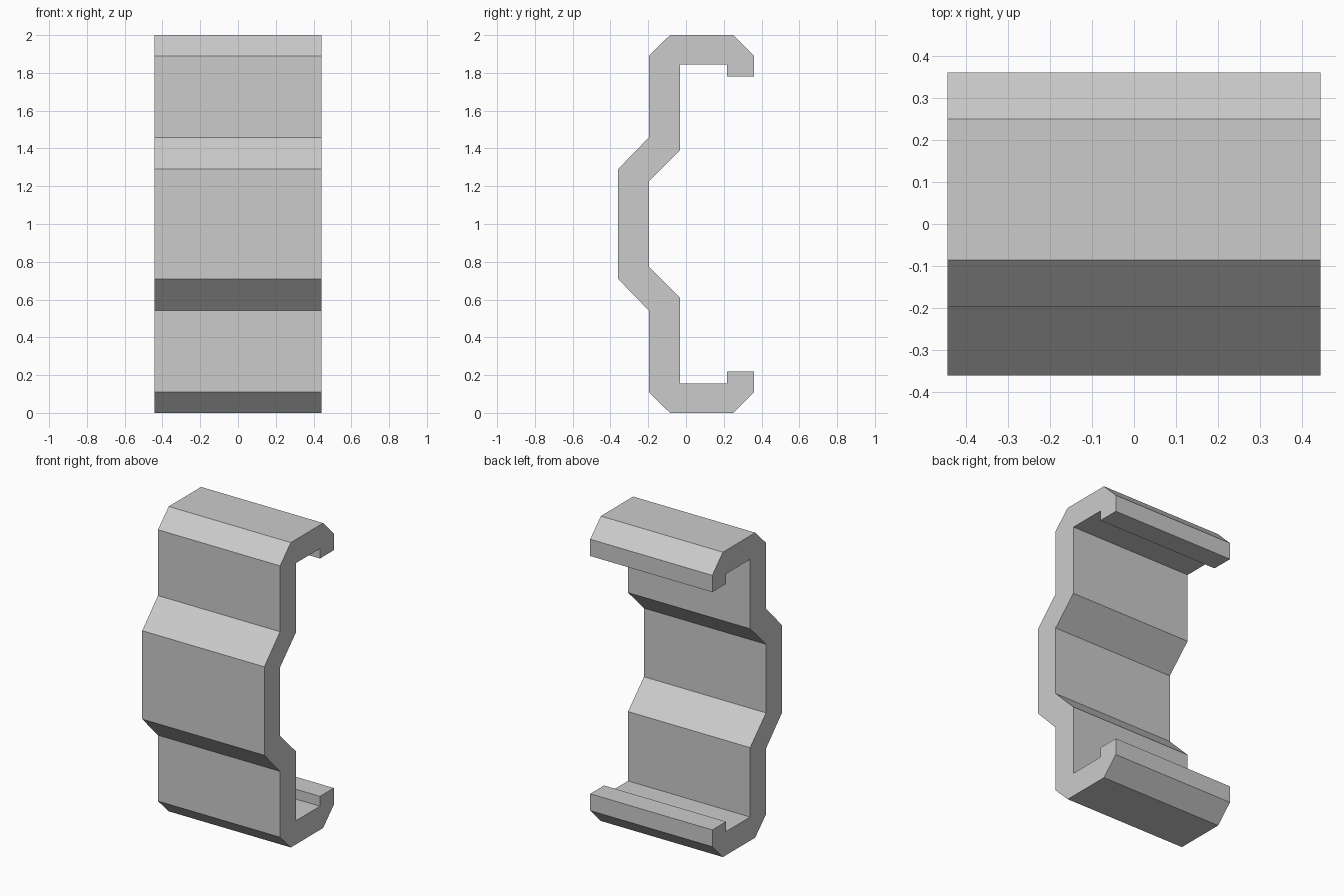
import bpy
import bmesh

cube = bpy.data.objects.get("Cube")
if cube:
    bpy.data.objects.remove(cube, do_unlink=True)

HALF_WIDTH = 0.443
MID_Z = 1.0

# Plain grey finish
grey = bpy.data.materials.new("light grey")
grey.use_nodes = True
colour = (0.6, 0.6, 0.6, 1)
grey.diffuse_color = colour
grey.node_tree.nodes["Principled BSDF"].inputs["Base Color"].default_value = colour

# Upper half of the side profile as (y, height above the middle):
# outer wall, chamfered top, hooked lip, then back along the inner wall
upper = [
    (-0.36, 0.29), (-0.197, 0.458), (-0.197, 0.89), (-0.085, 1.0),
    (0.25, 1.0), (0.36, 0.89), (0.36, 0.78), (0.217, 0.78),
    (0.217, 0.845), (-0.032, 0.845), (-0.032, 0.39), (-0.197, 0.225),
]
# Lower half mirrors the upper one
profile = upper + [(y, -z) for y, z in reversed(upper)]

# Extrude the closed profile across the width
bm = bmesh.new()
side = bm.faces.new([bm.verts.new((-HALF_WIDTH, y, MID_Z + z)) for y, z in profile])
result = bmesh.ops.extrude_face_region(bm, geom=[side], use_keep_orig=True)
moved = [v for v in result["geom"] if isinstance(v, bmesh.types.BMVert)]
bmesh.ops.translate(bm, verts=moved, vec=(2 * HALF_WIDTH, 0, 0))
bmesh.ops.recalc_face_normals(bm, faces=bm.faces)

mesh = bpy.data.meshes.new("rail_clip")
bm.to_mesh(mesh)
bm.free()
mesh.materials.append(grey)
clip = bpy.data.objects.new("rail_clip", mesh)
bpy.context.collection.objects.link(clip)
